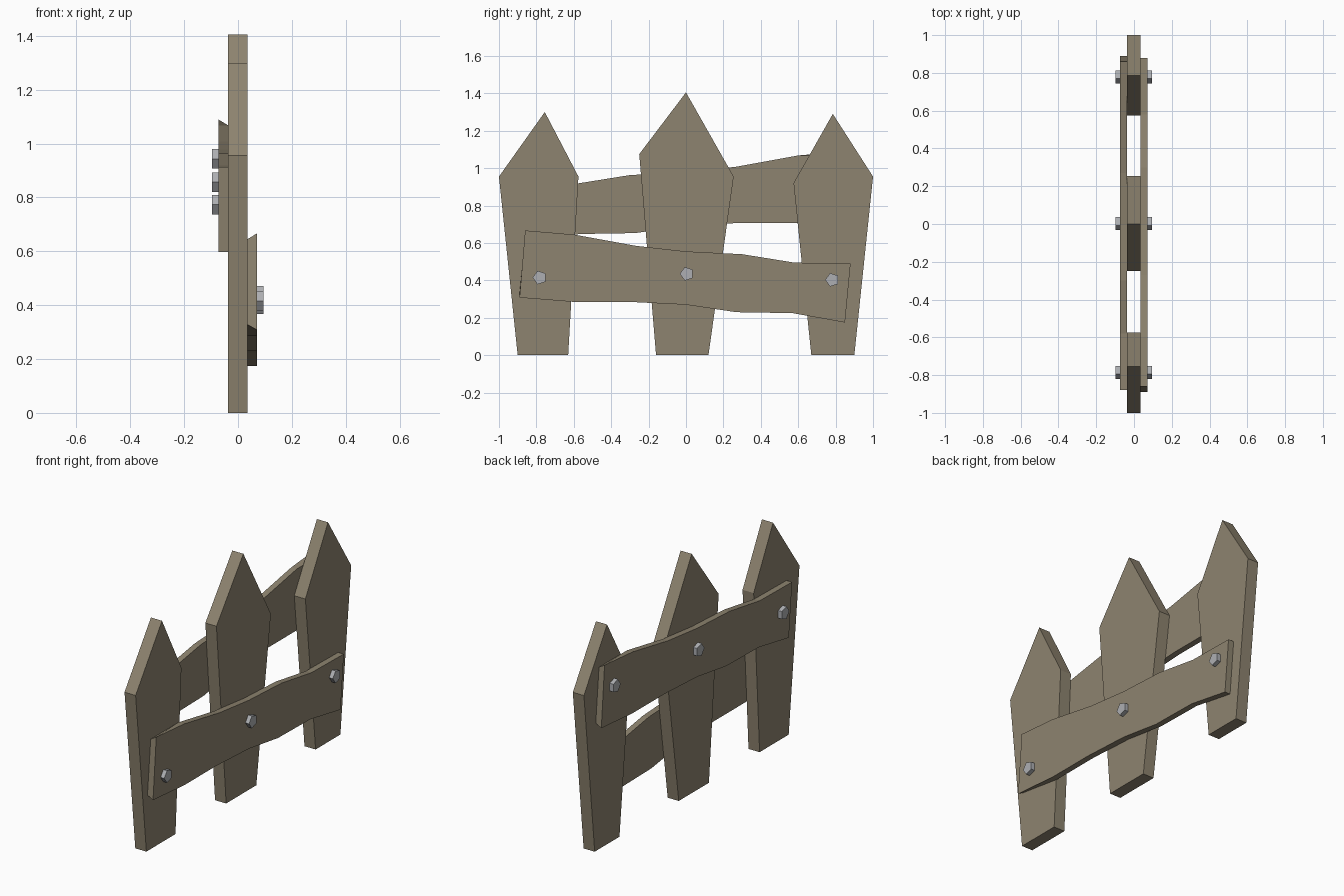
import bpy
import math

if "Cube" in bpy.data.objects:
    bpy.data.objects.remove(bpy.data.objects["Cube"], do_unlink=True)


def make_material(name, colour):
    mat = bpy.data.materials.new(name)
    mat.use_nodes = True
    mat.diffuse_color = (*colour, 1)
    mat.node_tree.nodes["Principled BSDF"].inputs["Base Color"].default_value = (*colour, 1)
    return mat


wood = make_material("weathered wood", (0.27, 0.23, 0.16))
metal = make_material("grey metal", (0.42, 0.43, 0.45))


def make_prism(name, inner, outer, x_in, x_out, mat):
    """Join two matching (y, z) outlines, one at each x, into a closed board."""
    n = len(inner)
    verts = [(x_in, y, z) for y, z in inner] + [(x_out, y, z) for y, z in outer]
    faces = [tuple(range(n)), tuple(range(2 * n - 1, n - 1, -1))]
    faces += [(i, i + n, (i + 1) % n + n, (i + 1) % n) for i in range(n)]
    # Outlines run clockwise; flip when the outer side lies towards +x
    if x_out > x_in:
        faces = [f[::-1] for f in faces]
    area = sum(a[0] * b[1] - b[0] * a[1] for a, b in zip(inner, inner[1:] + inner[:1]))
    if area > 0:
        faces = [f[::-1] for f in faces]
    mesh = bpy.data.meshes.new(name)
    mesh.from_pydata(verts, [], faces)
    mesh.materials.append(mat)
    obj = bpy.data.objects.new(name, mesh)
    bpy.context.collection.objects.link(obj)
    return obj


# Upright pointed pickets
pickets = {
    "picket_front": [(-0.90, 0), (-0.63, 0), (-0.575, 0.955), (-0.755, 1.30), (-1.0, 0.955)],
    "picket_middle": [(-0.16, 0), (0.12, 0), (0.255, 0.955), (0.0, 1.405), (-0.25, 1.075)],
    "picket_back": [(0.67, 0), (0.90, 0), (1.0, 0.955), (0.785, 1.29), (0.575, 0.92)],
}
for name, outline in pickets.items():
    make_prism(name, outline, outline, -0.037, 0.035, wood)

# Crooked rails: the upper one is the lower one turned half round and raised
top = [(-0.86, 0.667), (-0.60, 0.645), (-0.27, 0.585), (0.0, 0.555),
       (0.30, 0.54), (0.58, 0.495), (0.88, 0.49)]
bottom = [(0.85, 0.175), (0.57, 0.225), (0.27, 0.23), (0.0, 0.27),
          (-0.30, 0.285), (-0.60, 0.285), (-0.89, 0.308)]
outer = top + bottom
inner = [(-0.86, 0.645)] + top[1:] + bottom[:-1] + [(-0.89, 0.328)]


def turned(outline):
    return [(-y, z + 0.423) for y, z in outline]


make_prism("lower_rail", inner, outer, 0.035, 0.071, wood)
make_prism("upper_rail", turned(inner), turned(outer), -0.037, -0.073, wood)

# Five-sided bolt heads
bolts = {
    "lower_bolt": (0.07, 0.095, [(-0.782, 0.415), (0.005, 0.435), (0.782, 0.403)]),
    "upper_bolt": (-0.072, -0.097, [(-0.782, 0.773), (0.005, 0.857), (0.782, 0.943)]),
}
for name, (x_in, x_out, spots) in bolts.items():
    for place, (cy, cz) in zip(("front", "middle", "back"), spots):
        angles = [math.pi + i * math.tau / 5 for i in range(5)]
        ring = [(cy + 0.038 * math.cos(a), cz + 0.038 * math.sin(a)) for a in angles]
        make_prism(f"{name}_{place}", ring, ring, x_in, x_out, metal)
